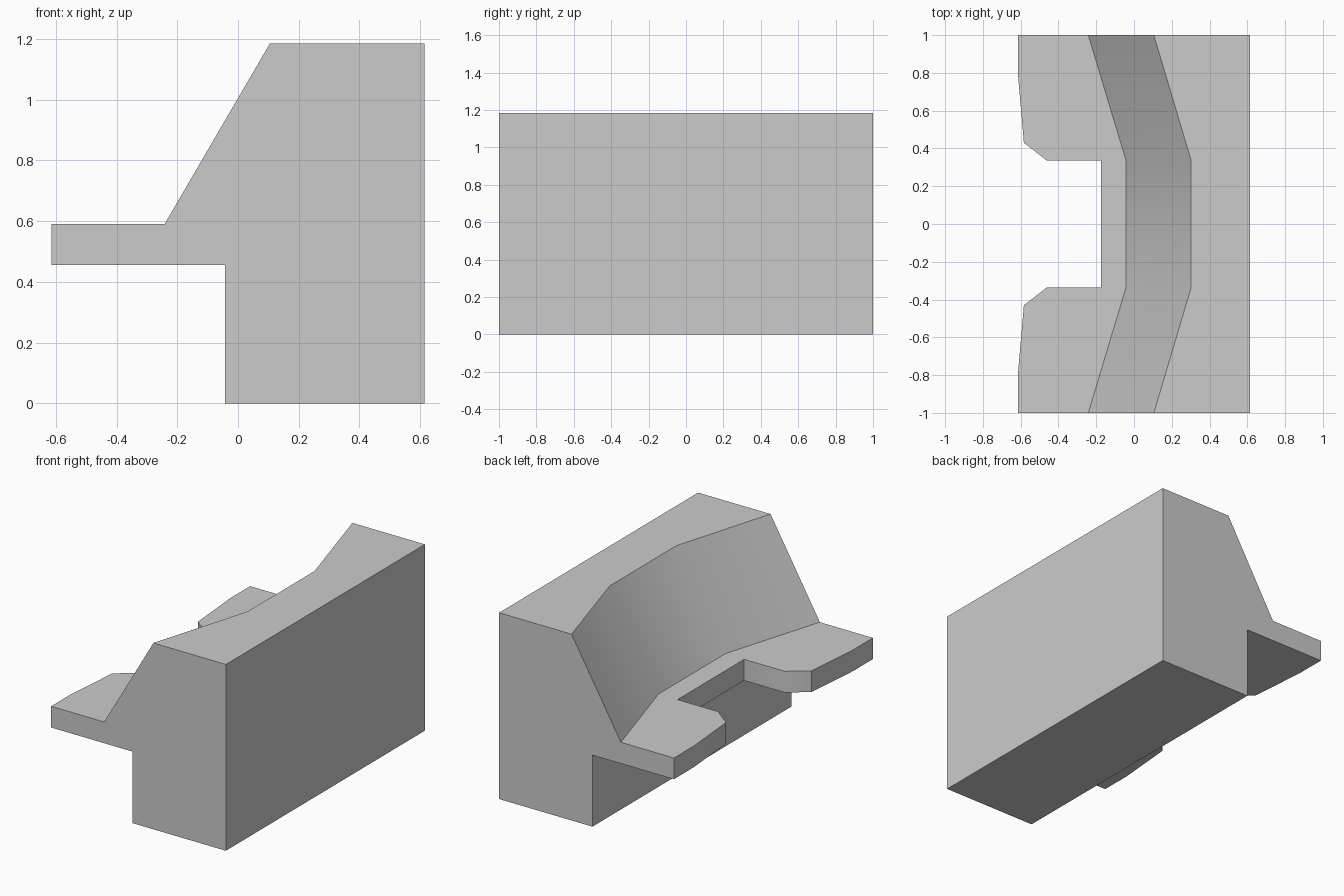
import bpy
import bmesh
import math

cube = bpy.data.objects.get("Cube")
if cube:
    bpy.data.objects.remove(cube, do_unlink=True)

# Heights and depths
SHELF_LOW, SHELF_TOP, TOP = 0.455, 0.59, 1.185
WALL, BACK = -0.042, 0.615


def mirrored(half):
    """Complete a plan line across y = 0."""
    return half + [(x, -y) for x, y in reversed(half)]


# Plan lines, each running from y = -1 to y = 1
wall = mirrored([(WALL, -1)])
back = mirrored([(BACK, -1)])
rim = mirrored([(-0.615, -1), (-0.615, -0.8), (-0.583, -0.43),
                (-0.46, -0.335), (-0.175, -0.335)])
slope_foot = mirrored([(-0.242, -1), (-0.042, -0.335)])
slope_head = mirrored([(0.105, -1), (0.303, -0.335)])

# Lines in order around the side profile
profile = [(wall, 0), (wall, SHELF_LOW), (rim, SHELF_LOW), (rim, SHELF_TOP),
           (slope_foot, SHELF_TOP), (slope_head, TOP), (back, TOP), (back, 0)]

bm = bmesh.new()
rows = [[bm.verts.new((x, y, z)) for x, y in line] for line, z in profile]


def bridge(a, b):
    """Join two lines with quads, or with one flat face if counts differ."""
    if len(a) == len(b):
        for i in range(len(a) - 1):
            bm.faces.new((a[i], a[i + 1], b[i + 1], b[i]))
    else:
        bm.faces.new(a + b[::-1])


for i, row in enumerate(rows):
    bridge(row, rows[(i + 1) % len(rows)])

# End walls
for end in (0, -1):
    bm.faces.new([row[end] for row in rows])
bmesh.ops.recalc_face_normals(bm, faces=bm.faces)

mesh = bpy.data.meshes.new("block_with_notched_shelf")
bm.to_mesh(mesh)
bm.free()
block = bpy.data.objects.new("block_with_notched_shelf", mesh)
bpy.context.collection.objects.link(block)

# Plain grey material
grey = bpy.data.materials.new("light_grey")
grey.use_nodes = True
colour = (0.6, 0.6, 0.6, 1)
grey.diffuse_color = colour
grey.node_tree.nodes["Principled BSDF"].inputs["Base Color"].default_value = colour
mesh.materials.append(grey)

# Soft bends on the slope and notch corners, sharp edges elsewhere
bpy.ops.object.select_all(action="DESELECT")
block.select_set(True)
bpy.context.view_layer.objects.active = block
bpy.ops.object.shade_smooth_by_angle(angle=math.radians(42))
